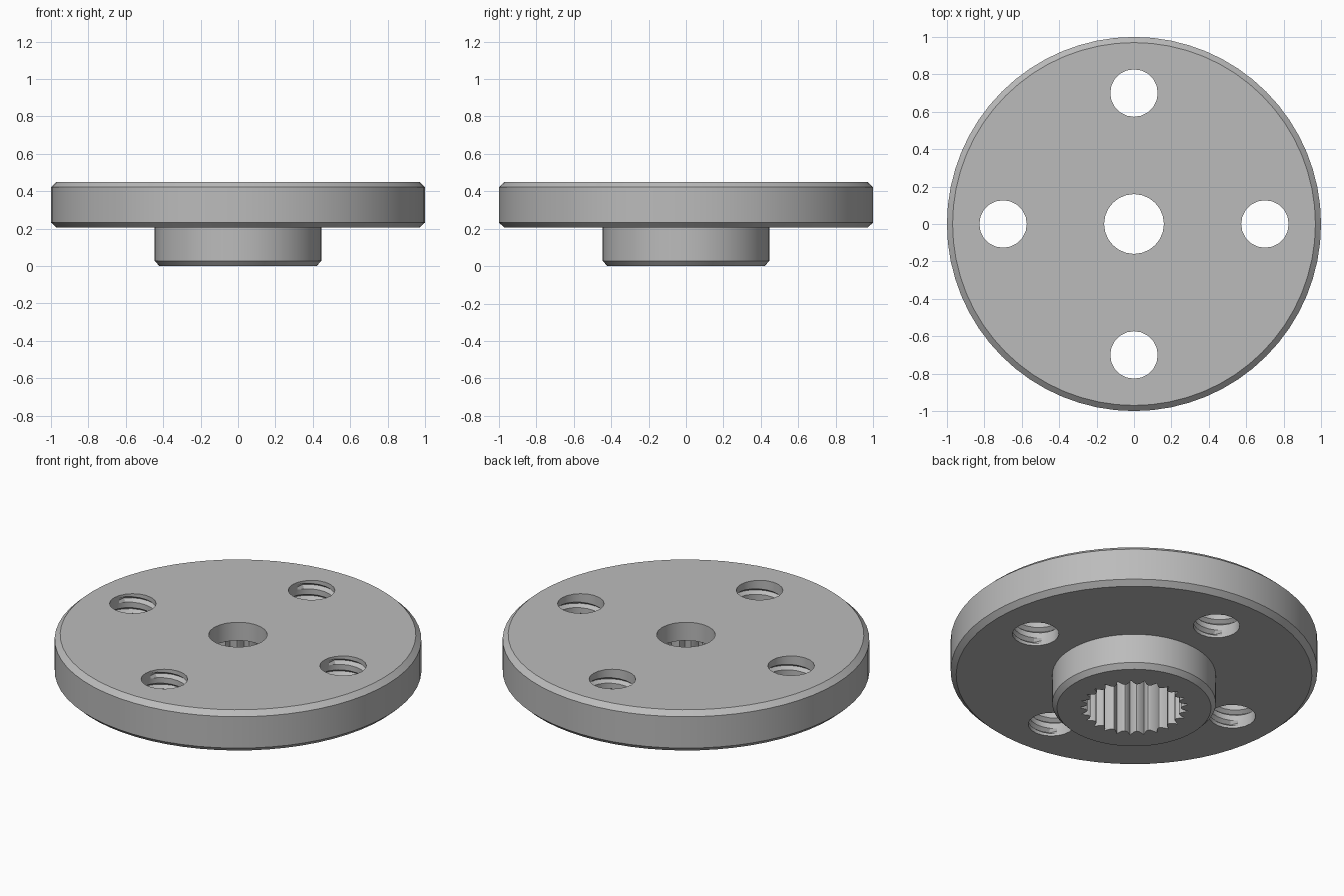
import bpy, bmesh
from math import sin, cos, pi, tau

cube = bpy.data.objects.get("Cube")
if cube:
    bpy.data.objects.remove(cube, do_unlink=True)

TOP, FLANGE_BOTTOM, CHAMFER = 0.45, 0.205, 0.028

grey = bpy.data.materials.new("matte grey")
grey.use_nodes = True
colour = (0.5, 0.5, 0.5, 1)
grey.diffuse_color = colour
grey.node_tree.nodes["Principled BSDF"].inputs["Base Color"].default_value = colour


def make_object(name, bm):
    bmesh.ops.recalc_face_normals(bm, faces=bm.faces)
    mesh = bpy.data.meshes.new(name)
    bm.to_mesh(mesh)
    bm.free()
    mesh.materials.append(grey)
    obj = bpy.data.objects.new(name, mesh)
    bpy.context.collection.objects.link(obj)
    return obj


def stack(name, rings):
    """Skin a list of equal-length rings and cap both ends."""
    bm = bmesh.new()
    loops = [[bm.verts.new(p) for p in ring] for ring in rings]
    for low, high in zip(loops, loops[1:]):
        for i in range(len(low)):
            j = (i + 1) % len(low)
            bm.faces.new((low[i], low[j], high[j], high[i]))
    bm.faces.new(loops[0])
    bm.faces.new(loops[-1])
    return make_object(name, bm)


def circle(r, z, n):
    return [(r * cos(tau * i / n), r * sin(tau * i / n), z) for i in range(n)]


def spline_ring(z, teeth=25, inner=0.255, outer=0.297):
    # Pointed grooves between blunt teeth
    ring = []
    for t in range(teeth):
        for frac, r in ((0, outer), (0.28, inner + 0.008), (0.5, inner), (0.72, inner + 0.008)):
            a = tau * (t + frac) / teeth + pi / 2
            ring.append((r * cos(a), r * sin(a), z))
    return ring


def threaded_cutter(name, x, y, r=0.127, depth=0.022, pitch=0.066, n=20):
    """Screw-hole cutter: a cylinder with a helical ridge that fades at the ends."""
    bm = bmesh.new()
    steps = 4
    rows = 7 * steps
    z0 = FLANGE_BOTTOM - 0.11

    def point(col, row):
        z = z0 + pitch * (row / steps + col / n)
        inside = FLANGE_BOTTOM + 0.03 < z < TOP - 0.03
        radius = r + (depth if inside and row % steps == 2 else 0)
        a = tau * col / n
        return bm.verts.new((x + radius * cos(a), y + radius * sin(a), z))

    # The last column lands on the first one, a full pitch higher
    grid = [[point(c, i) for i in range(rows + 1)] for c in range(n + 1)]
    for a, b in zip(grid, grid[1:]):
        for i in range(rows):
            bm.faces.new((a[i], b[i], b[i + 1], a[i + 1]))
    bmesh.ops.remove_doubles(bm, verts=bm.verts, dist=1e-5)
    # Close both ends with fans, well outside the flange
    middle = (FLANGE_BOTTOM + TOP) / 2
    rim = [e for e in bm.edges if e.is_boundary]
    low = bm.verts.new((x, y, z0 - 0.05))
    high = bm.verts.new((x, y, z0 + pitch * 8 + 0.05))
    for e in rim:
        a, b = e.verts
        bm.faces.new((a, b, low if a.co.z < middle else high))
    return make_object(name, bm)


# Flange and hub turned as one solid
disc = stack("horn_disc", [circle(r, z, 64) for r, z in (
    (0.42, 0), (0.446, CHAMFER), (0.446, FLANGE_BOTTOM),
    (0.97, FLANGE_BOTTOM), (1, FLANGE_BOTTOM + CHAMFER),
    (1, TOP - CHAMFER), (0.97, TOP))])

# Central screw hole, splined socket and four threaded holes
cutters = [
    stack("spline_socket_cutter", [spline_ring(-0.1), spline_ring(0.34)]),
    stack("centre_hole_cutter", [circle(0.16, 0.2, 24), circle(0.16, 0.6, 24)]),
]
for k, side in enumerate(("left", "back", "right", "front")):
    angle = k * pi / 2
    cutters.append(threaded_cutter(side + "_hole_cutter", 0.7 * cos(angle), 0.7 * sin(angle)))

bpy.ops.object.select_all(action='DESELECT')
disc.select_set(True)
bpy.context.view_layer.objects.active = disc
for cutter in cutters:
    mod = disc.modifiers.new(cutter.name, 'BOOLEAN')
    mod.operation = 'DIFFERENCE'
    mod.solver = 'EXACT'
    mod.object = cutter
    bpy.ops.object.modifier_apply(modifier=mod.name)
    bpy.data.objects.remove(cutter, do_unlink=True)

bpy.ops.object.shade_smooth_by_angle(angle=pi / 6)
